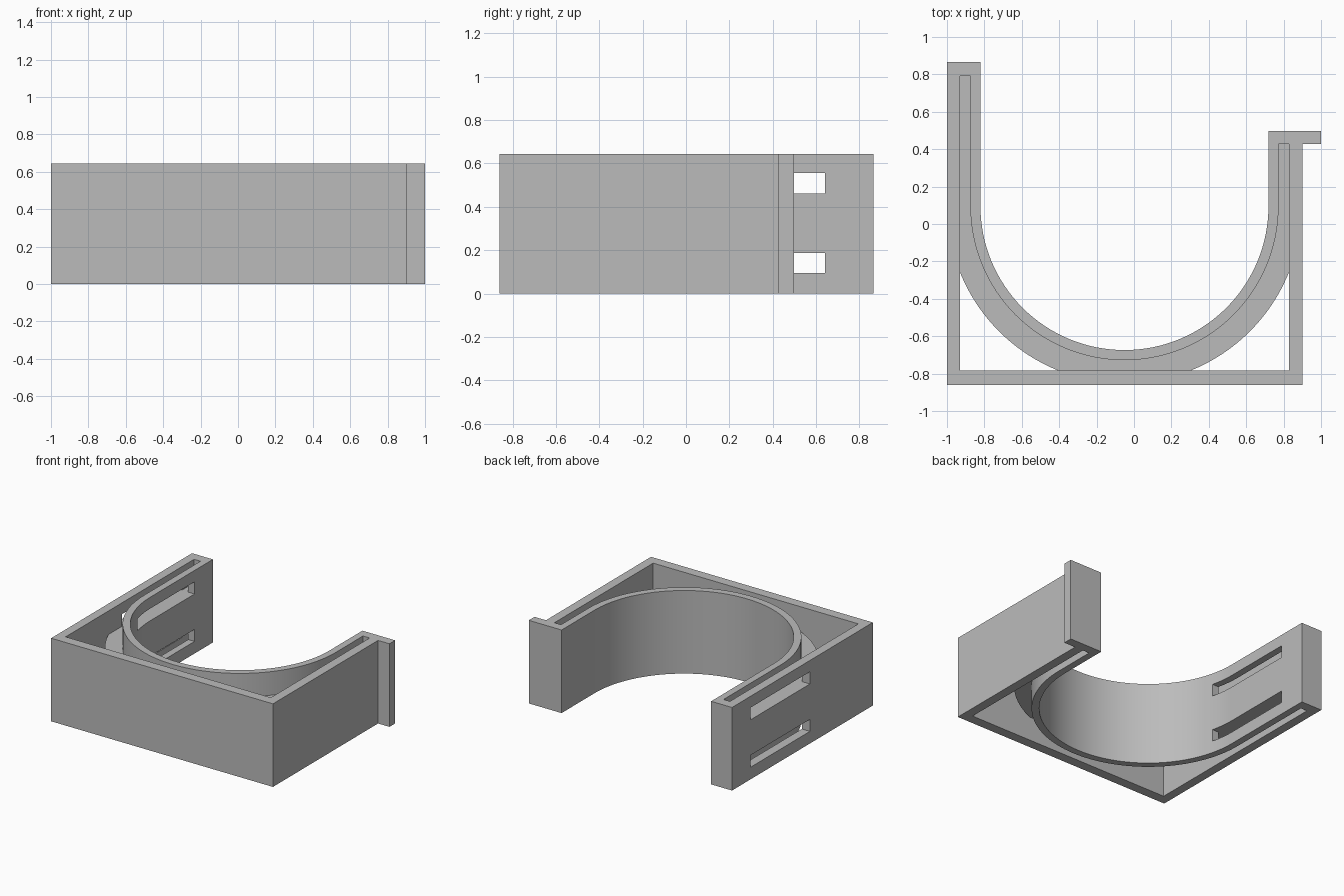
import bpy, bmesh, math

cube = bpy.data.objects.get("Cube")
if cube:
    bpy.data.objects.remove(cube, do_unlink=True)

HEIGHT = 0.644
CX, CY = -0.051, 0.096            # centre of the round cradle
CORE_LOW, CORE_TOP = 0.187, 0.4615

grey = bpy.data.materials.new("plain grey")
grey.use_nodes = True
colour = (0.5, 0.5, 0.5, 1)
grey.diffuse_color = colour
grey.node_tree.nodes["Principled BSDF"].inputs["Base Color"].default_value = colour


def half_round(radius, steps=64):
    """Lower half circle, from the left side to the right side."""
    angles = [math.pi * (1 + i / steps) for i in range(steps + 1)]
    return [(CX + radius * math.cos(a), CY + radius * math.sin(a)) for a in angles]


def prism(name, outline, low, high):
    """Flat outline extruded straight up."""
    bm = bmesh.new()
    face = bm.faces.new([bm.verts.new((x, y, low)) for x, y in outline])
    new = bmesh.ops.extrude_face_region(bm, geom=[face])["geom"]
    verts = [v for v in new if isinstance(v, bmesh.types.BMVert)]
    bmesh.ops.translate(bm, verts=verts, vec=(0, 0, high - low))
    bmesh.ops.recalc_face_normals(bm, faces=bm.faces)
    mesh = bpy.data.meshes.new(name)
    bm.to_mesh(mesh)
    bm.free()
    mesh.materials.append(grey)
    obj = bpy.data.objects.new(name, mesh)
    bpy.context.collection.objects.link(obj)
    return obj


def combine(target, tool, operation):
    """Apply a boolean and remove the tool."""
    mod = target.modifiers.new("combine", 'BOOLEAN')
    mod.operation, mod.solver, mod.object = operation, 'EXACT', tool
    bpy.context.view_layer.objects.active = target
    bpy.ops.object.modifier_apply(modifier=mod.name)
    bpy.data.objects.remove(tool, do_unlink=True)


# Bracket body: square outside, round cradle, long left arm, short hooked arm
bracket = prism("cradle_bracket", [
    (-1, 0.865), (-1, -0.86), (0.902, -0.86), (0.902, 0.427), (1, 0.427),
    (1, 0.497), (0.719, 0.497)] + half_round(0.77)[::-1] + [(-0.821, 0.865)],
    0, HEIGHT)

# Hollow between the outer walls and the thin cradle wall
hollow = prism("hollow_cutter", [
    (-0.93, 0.79), (-0.93, -0.783), (0.83, -0.783), (0.83, 0.427),
    (0.773, 0.427)] + half_round(0.824)[::-1] + [(-0.875, 0.79)],
    -0.1, HEIGHT + 0.1)
combine(bracket, hollow, 'DIFFERENCE')

# Rib at mid height joining the cradle wall to the outer walls
rib_edge = [(max(-0.95, min(0.85, x)), max(-0.8, y)) for x, y in half_round(0.948, 96)]
rib_edge = [p for i, p in enumerate(rib_edge) if i == 0 or p != rib_edge[i - 1]]
rib = prism("rib", [(-0.95, 0.81)] + rib_edge + [(0.85, 0.45), (0.75, 0.45)]
            + half_round(0.8)[::-1] + [(-0.851, 0.81)], CORE_LOW, CORE_TOP)
combine(bracket, rib, 'UNION')

# Two strap slots through the long arm, just above and below the rib
for low, high in ((0.094, CORE_LOW), (CORE_TOP, 0.556)):
    slot = prism("slot_cutter", [(-1.1, -0.09), (-0.7, -0.09), (-0.7, 0.64), (-1.1, 0.64)],
                 low, high)
    combine(bracket, slot, 'DIFFERENCE')

bpy.ops.object.select_all(action='DESELECT')
bracket.select_set(True)
bpy.context.view_layer.objects.active = bracket
bpy.ops.object.shade_smooth_by_angle(angle=math.radians(30))
